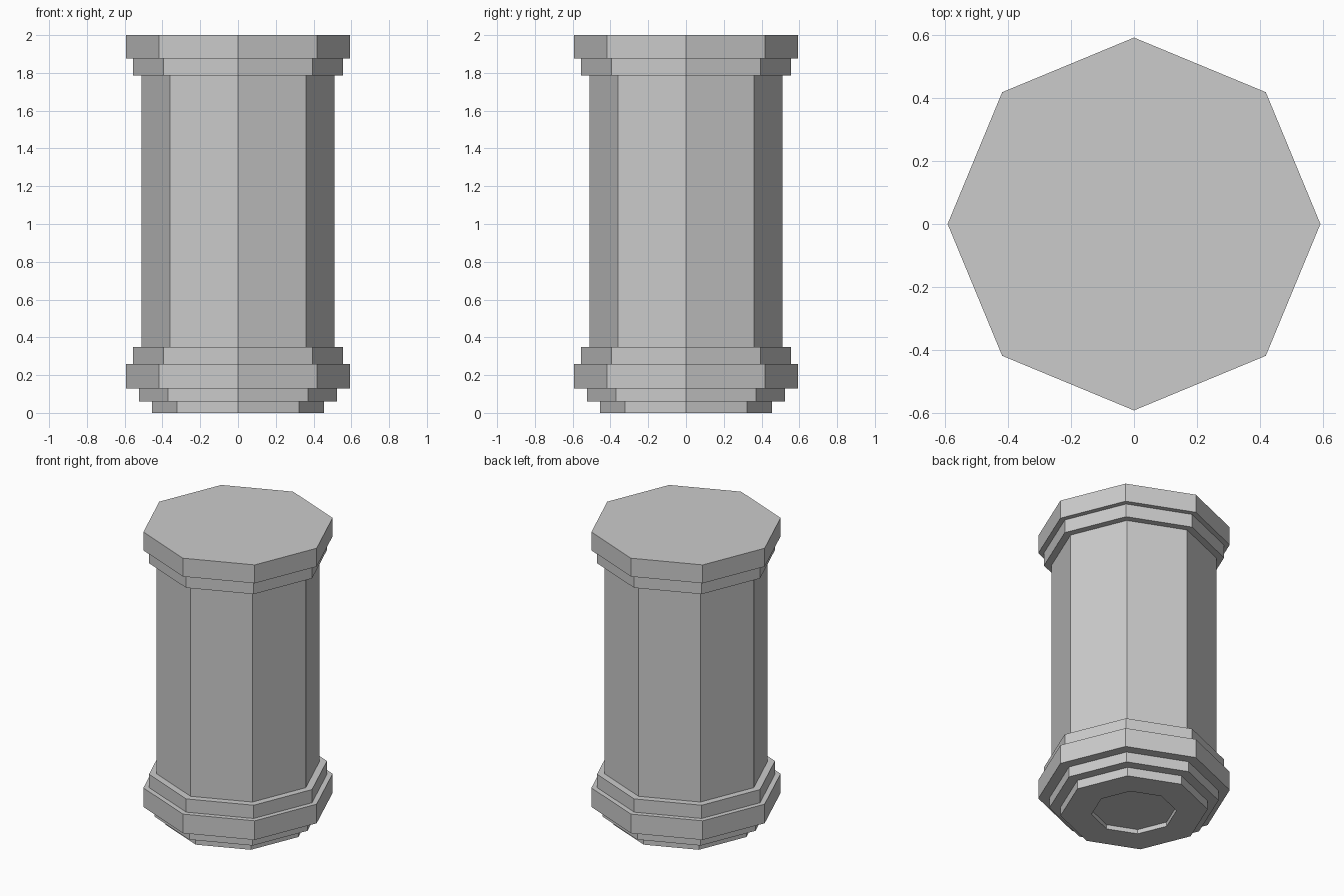
import bpy, bmesh
from math import cos, sin, pi

if "Cube" in bpy.data.objects:
    bpy.data.objects.remove(bpy.data.objects["Cube"])

SIDES = 8

# Stepped column profile (radius, height): recess floor, underside, foot steps, shaft, cap
profile = [
    (0.263, 0.03), (0.263, 0.0),
    (0.455, 0.0), (0.455, 0.06),
    (0.523, 0.06), (0.523, 0.13),
    (0.592, 0.13), (0.592, 0.26),
    (0.557, 0.26), (0.557, 0.35),
    (0.51, 0.35), (0.51, 1.785),
    (0.557, 1.785), (0.557, 1.875),
    (0.592, 1.875), (0.592, 2.0),
]

bm = bmesh.new()

# One octagonal ring per profile point, with a corner on each axis
rings = [[bm.verts.new((r * cos(2 * pi * i / SIDES), r * sin(2 * pi * i / SIDES), z))
          for i in range(SIDES)] for r, z in profile]

# Walls and ledges between neighbouring rings
for low, high in zip(rings, rings[1:]):
    for i in range(SIDES):
        j = (i + 1) % SIDES
        bm.faces.new((low[i], low[j], high[j], high[i]))

# Recess floor underneath and flat top
bm.faces.new(rings[0][::-1])
bm.faces.new(rings[-1])
bmesh.ops.recalc_face_normals(bm, faces=bm.faces)

mesh = bpy.data.meshes.new("octagonal_pedestal")
bm.to_mesh(mesh)
bm.free()
bpy.context.collection.objects.link(bpy.data.objects.new("octagonal_pedestal", mesh))
